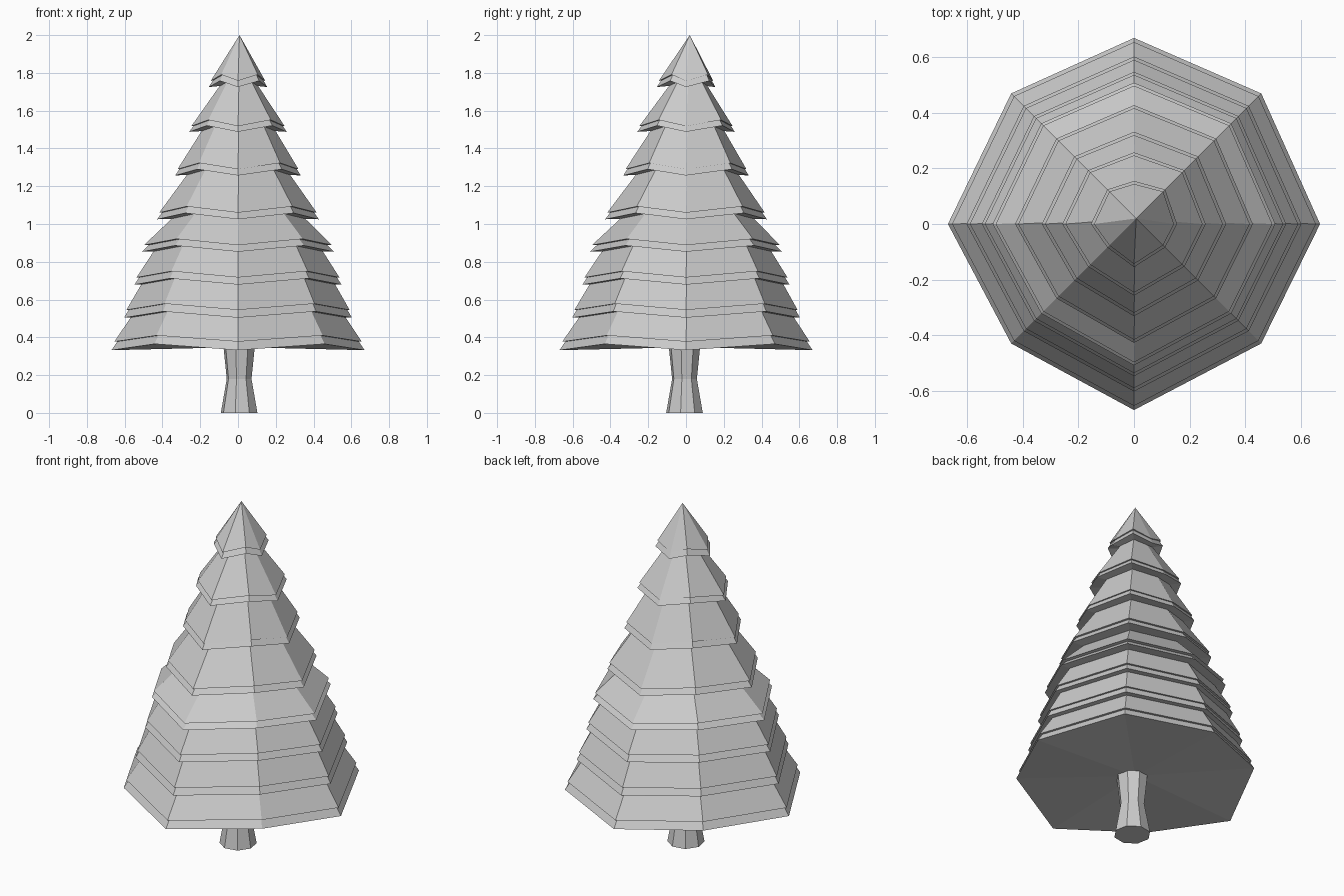
import bpy, math

if "Cube" in bpy.data.objects:
    bpy.data.objects.remove(bpy.data.objects["Cube"])

CX, CY = 0.008, 0.02     # the tip and diagonal corners lean slightly off-centre


def make_object(name, verts, faces):
    mesh = bpy.data.meshes.new(name)
    mesh.from_pydata(verts, [], faces)
    mesh.update()
    obj = bpy.data.objects.new(name, mesh)
    bpy.context.collection.objects.link(obj)
    return obj


def add_shell(verts, faces, apex, rim, r):
    """Eight-sided cone; diagonal corners are pulled in and lifted."""
    base = len(verts)
    for i in range(8):
        a = i * math.pi / 4
        if i % 2:
            s = 0.672 * r * math.sqrt(2)
            verts.append((CX + s * math.cos(a), CY + s * math.sin(a), rim + 0.033))
        else:
            verts.append((r * math.cos(a), r * math.sin(a), rim))
    verts.append((CX, CY, apex))
    verts.append((CX, CY, rim + 0.016))
    for i in range(8):
        j = (i + 1) % 8
        faces.append((base + i, base + j, base + 8))
        faces.append((base + j, base + i, base + 9))


# Branch tiers: apex height, upper lip height and radius, lower lip height and radius
tiers = [
    (2.00, 1.758, 0.144, 1.725, 0.155),
    (1.88, 1.518, 0.247, 1.488, 0.258),
    (1.81, 1.290, 0.320, 1.257, 0.332),
    (1.64, 1.060, 0.417, 1.025, 0.428),
    (1.37, 0.888, 0.498, 0.853, 0.509),
    (1.55, 0.717, 0.537, 0.679, 0.548),
    (1.57, 0.545, 0.591, 0.504, 0.603),
    (1.35, 0.377, 0.655, 0.332, 0.670),
]
for n, (apex, z1, r1, z2, r2) in enumerate(tiers, 1):
    verts, faces = [], []
    add_shell(verts, faces, apex, z1, r1)
    add_shell(verts, faces, apex - 0.02, z2, r2)
    make_object(f"branch_tier_{n}", verts, faces)

# Trunk: eight-sided with a narrow waist
verts, faces = [], []
profile = [(0.0, 0.099), (0.18, 0.067), (0.40, 0.090)]
for z, r in profile:
    for i in range(8):
        a = math.radians(-102 + 45 * i)
        verts.append((0.006 + r * math.cos(a), -0.008 + r * math.sin(a), z))
for k in range(len(profile) - 1):
    for i in range(8):
        j = (i + 1) % 8
        faces.append((k * 8 + i, k * 8 + j, k * 8 + 8 + j, k * 8 + 8 + i))
faces.append(tuple(reversed(range(8))))
faces.append(tuple(range(16, 24)))
make_object("trunk", verts, faces)
